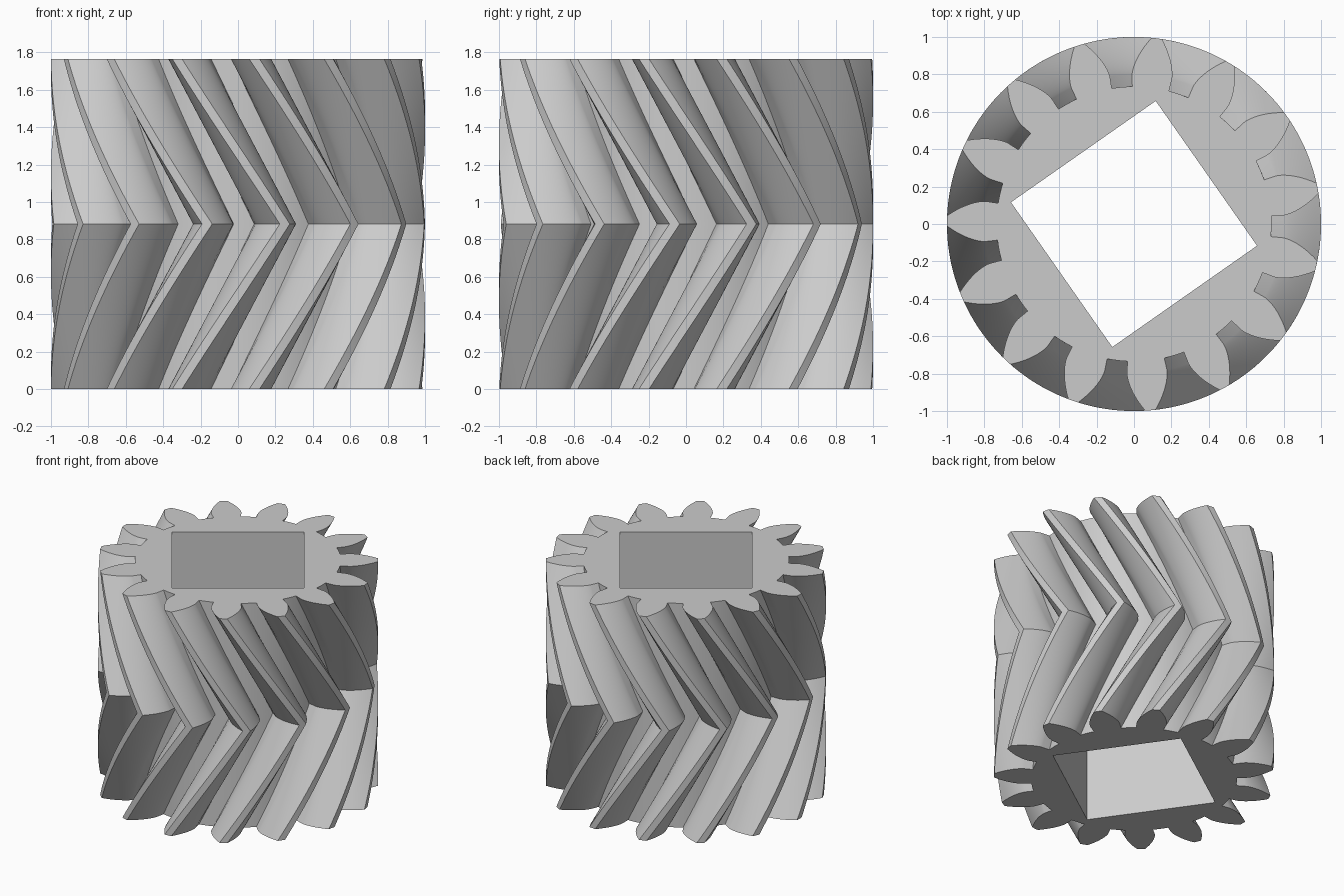
import bpy, bmesh
from math import sin, cos, tan, acos, radians, pi

cube = bpy.data.objects.get("Cube")
if cube:
    bpy.data.objects.remove(cube, do_unlink=True)

TEETH = 15
HEIGHT = 1.765
TIP_R, PITCH_R, ROOT_R = 1.0, 0.882, 0.735
PRESSURE = radians(25)
BASE_R = PITCH_R * cos(PRESSURE)
PHASE, TWIST = radians(11), radians(33.5)
BORE_R, BORE_PHASE = 0.668, radians(-10)
FLANK_STEPS, ROOT_STEPS, LAYERS = 10, 4, 20


def half_width(r):
    """Half the angle a tooth spans at radius r (involute flank)."""
    a = acos(min(1, BASE_R / r))
    return pi / TEETH / 2 + (tan(PRESSURE) - PRESSURE) - (tan(a) - a)


def tooth_profile():
    """One tooth and the root after it, as (radius, angle) pairs."""
    radii = [BASE_R + (TIP_R - BASE_R) * (i / FLANK_STEPS) ** 1.3
             for i in range(FLANK_STEPS + 1)]
    flank = [(ROOT_R, half_width(BASE_R))] + [(r, half_width(r)) for r in radii]
    pts = [(r, -a) for r, a in flank] + [(TIP_R, 0)]
    pts += list(reversed(flank))
    start = half_width(BASE_R)
    gap = 2 * pi / TEETH - 2 * start
    pts += [(ROOT_R, start + gap * i / ROOT_STEPS) for i in range(1, ROOT_STEPS)]
    return pts


profile = [(r, a + 2 * pi * t / TEETH)
           for t in range(TEETH) for r, a in tooth_profile()]
bore = [(BORE_R, pi / 2 * k) for k in range(4)]

bm = bmesh.new()


def ring(points, z, turn):
    return [bm.verts.new((r * cos(a + turn), r * sin(a + turn), z))
            for r, a in points]


def wall(lower, upper):
    n = len(lower)
    for i in range(n):
        j = (i + 1) % n
        bm.faces.new((lower[i], lower[j], upper[j], upper[i]))


# Herringbone teeth: twist one way up to mid height, then back
rings = []
for k in range(2 * LAYERS + 1):
    z = HEIGHT * k / (2 * LAYERS)
    rings.append(ring(profile, z, PHASE + TWIST * (1 - abs(k / LAYERS - 1))))
for low, high in zip(rings, rings[1:]):
    wall(low, high)

# Straight square bore
bore_rings = [ring(bore, z, BORE_PHASE) for z in (0, HEIGHT)]
wall(*bore_rings)

# End faces between tooth outline and bore
for outer, inner in zip((rings[0], rings[-1]), bore_rings):
    edges = [bm.edges.get((loop[i - 1], loop[i]))
             for loop in (outer, inner) for i in range(len(loop))]
    bmesh.ops.triangle_fill(bm, use_beauty=True, edges=edges)

bmesh.ops.recalc_face_normals(bm, faces=bm.faces)
mesh = bpy.data.meshes.new("herringbone_gear")
bm.to_mesh(mesh)
bm.free()

# Plain grey metal
grey = bpy.data.materials.new("light_grey")
grey.use_nodes = True
colour = (0.6, 0.6, 0.6, 1)
grey.diffuse_color = colour
grey.node_tree.nodes["Principled BSDF"].inputs["Base Color"].default_value = colour
mesh.materials.append(grey)

gear = bpy.data.objects.new("herringbone_gear", mesh)
bpy.context.collection.objects.link(gear)
bpy.ops.object.select_all(action="DESELECT")
gear.select_set(True)
bpy.context.view_layer.objects.active = gear
bpy.ops.object.shade_smooth_by_angle(angle=radians(25))
